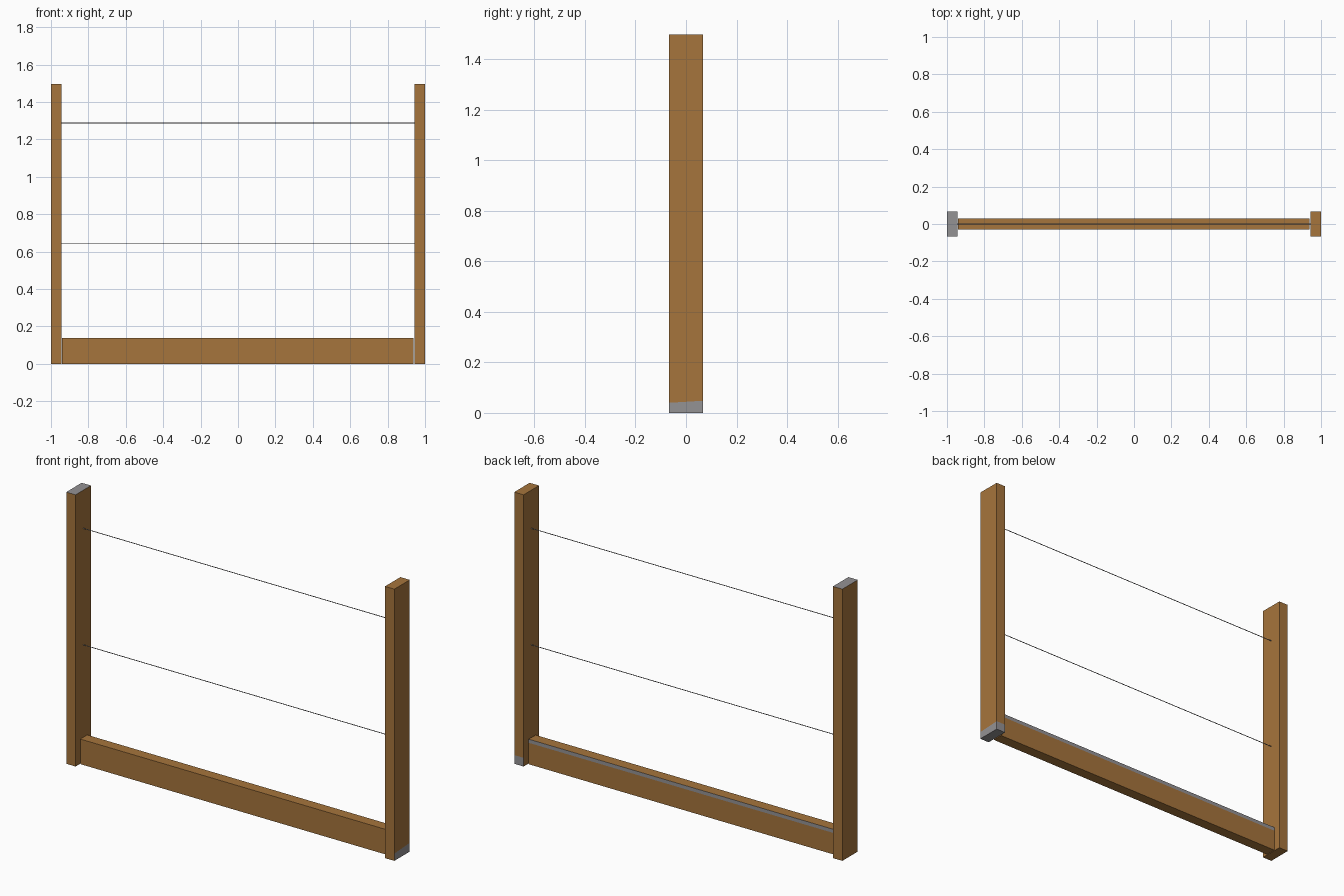
import bpy, bmesh, math
from mathutils import Vector, Matrix

if "Cube" in bpy.data.objects:
    bpy.data.objects.remove(bpy.data.objects["Cube"])


def material(name, colour):
    m = bpy.data.materials.new(name)
    m.diffuse_color = (*colour, 1)
    m.use_nodes = True
    m.node_tree.nodes["Principled BSDF"].inputs["Base Color"].default_value = m.diffuse_color
    return m


WOOD = material("brown wood", (0.38, 0.177, 0.045))
GREY = material("grey metal", (0.296, 0.287, 0.296))


def box(name, lo, hi, is_grey, cut=None):
    """Box between two corners, optionally sliced, with grey faces chosen by rule."""
    lo, hi = Vector(lo), Vector(hi)
    bm = bmesh.new()
    bmesh.ops.create_cube(bm, size=1)
    bmesh.ops.scale(bm, vec=hi - lo, verts=bm.verts)
    bmesh.ops.translate(bm, vec=(lo + hi) / 2, verts=bm.verts)
    if cut:
        bmesh.ops.bisect_plane(bm, geom=bm.verts[:] + bm.edges[:] + bm.faces[:],
                               plane_co=cut[0], plane_no=cut[1])
    bm.normal_update()
    for f in bm.faces:
        f.material_index = int(is_grey(f.calc_center_median(), f.normal))
    return finish(name, bm, (WOOD, GREY))


def finish(name, bm, mats):
    me = bpy.data.meshes.new(name)
    bm.to_mesh(me)
    bm.free()
    for m in mats:
        me.materials.append(m)
    ob = bpy.data.objects.new(name, me)
    bpy.context.collection.objects.link(ob)
    return ob


# Posts: grey cap on the left one, slanted grey foot on the right one
box("left_post", (-1, -0.067, 0), (-0.943, 0.067, 1.497),
    lambda c, n: n.z > 0.5)
box("right_post", (0.943, -0.067, 0), (1, 0.067, 1.497),
    lambda c, n: c.z < 0.04 and (n.x > 0.5 or n.y > 0.5 or n.z < -0.5),
    cut=((0, 0, 0.044), (0, -0.06, 1)))

# Bottom board with a grey strip along the top of its back face
box("bottom_board", (-0.94, -0.03, 0), (0.938, 0.03, 0.138),
    lambda c, n: n.y > 0.5 and c.z > 0.118,
    cut=((0, 0, 0.118), (0, 0, 1)))

# Two thin wires between the posts
for name, z in (("lower_wire", 0.645), ("upper_wire", 1.287)):
    bm = bmesh.new()
    bmesh.ops.create_cone(bm, cap_ends=True, segments=8, radius1=0.002,
                          radius2=0.002, depth=1.888)
    bmesh.ops.transform(bm, verts=bm.verts, matrix=Matrix.Translation((0, 0, z))
                        @ Matrix.Rotation(math.pi / 2, 4, 'Y'))
    finish(name, bm, (GREY,))
